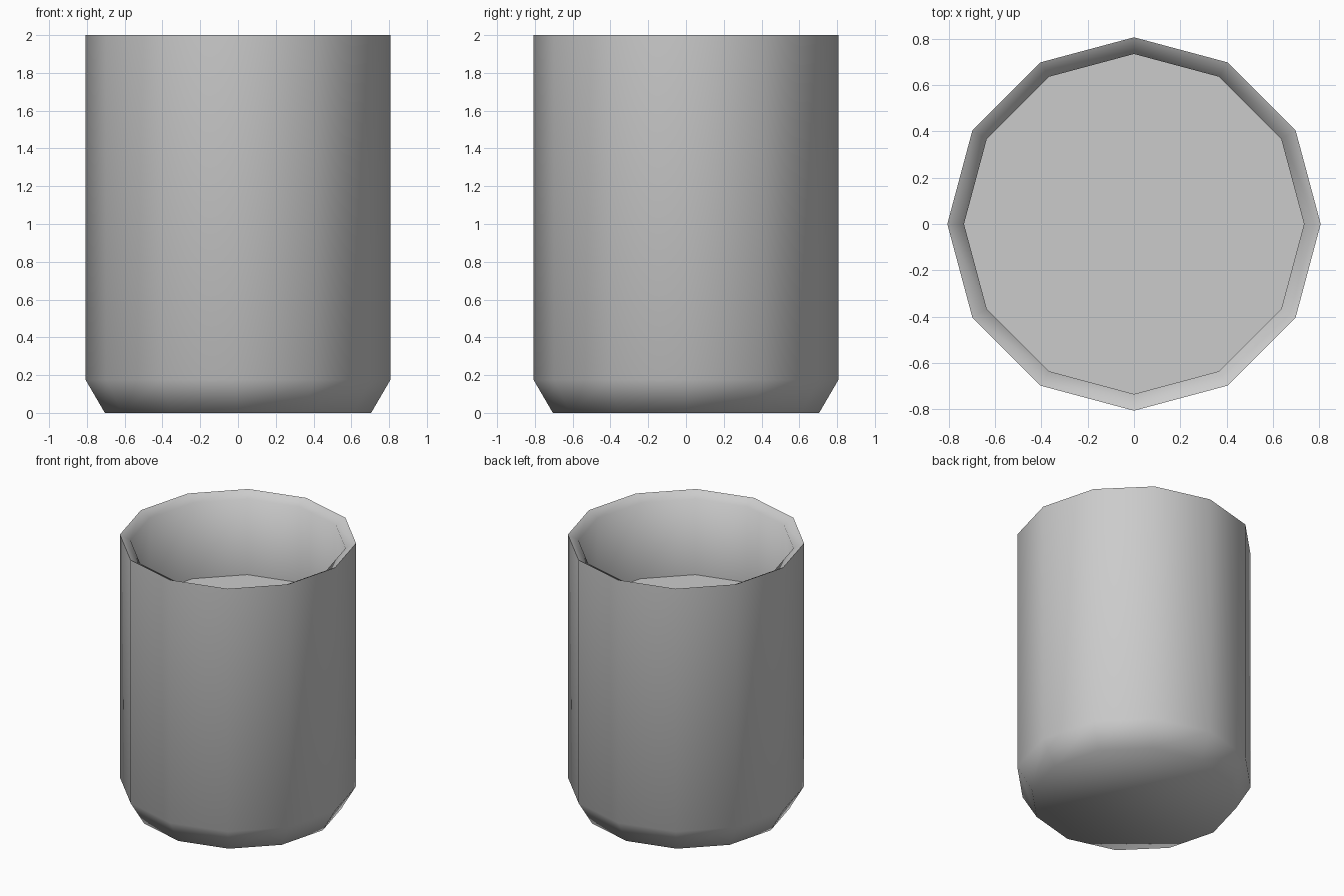
import bpy
import bmesh
import math

if "Cube" in bpy.data.objects:
    bpy.data.objects.remove(bpy.data.objects["Cube"], do_unlink=True)

SIDES = 12


def make_material(name, color):
    mat = bpy.data.materials.new(name)
    mat.use_nodes = True
    mat.diffuse_color = color
    mat.node_tree.nodes["Principled BSDF"].inputs["Base Color"].default_value = color
    return mat


def lathe(name, profile, mat):
    """Revolve a radius/height profile and cap both ends."""
    bm = bmesh.new()
    rings = []
    for r, z in profile:
        angles = [math.tau * i / SIDES for i in range(SIDES)]
        rings.append([bm.verts.new((r * math.cos(a), r * math.sin(a), z)) for a in angles])
    for low, high in zip(rings, rings[1:]):
        for i in range(SIDES):
            j = (i + 1) % SIDES
            bm.faces.new((low[i], low[j], high[j], high[i]))
    bm.faces.new(reversed(rings[0]))
    bm.faces.new(rings[-1])
    mesh = bpy.data.meshes.new(name)
    bm.to_mesh(mesh)
    bm.free()
    mesh.materials.append(mat)
    obj = bpy.data.objects.new(name, mesh)
    bpy.context.collection.objects.link(obj)
    return obj


# Cup: tapered foot, straight wall, bevelled lip and raised inner floor
grey = make_material("light grey", (0.6, 0.6, 0.6, 1))
cup = lathe("cup", [(0.705, 0), (0.807, 0.175), (0.807, 2), (0.735, 1.96), (0.735, 1.39)], grey)

# Smooth sides, with the lip and inner floor kept crisp
bpy.ops.object.select_all(action="DESELECT")
cup.select_set(True)
bpy.context.view_layer.objects.active = cup
bpy.ops.object.shade_smooth_by_angle(angle=math.radians(70))
